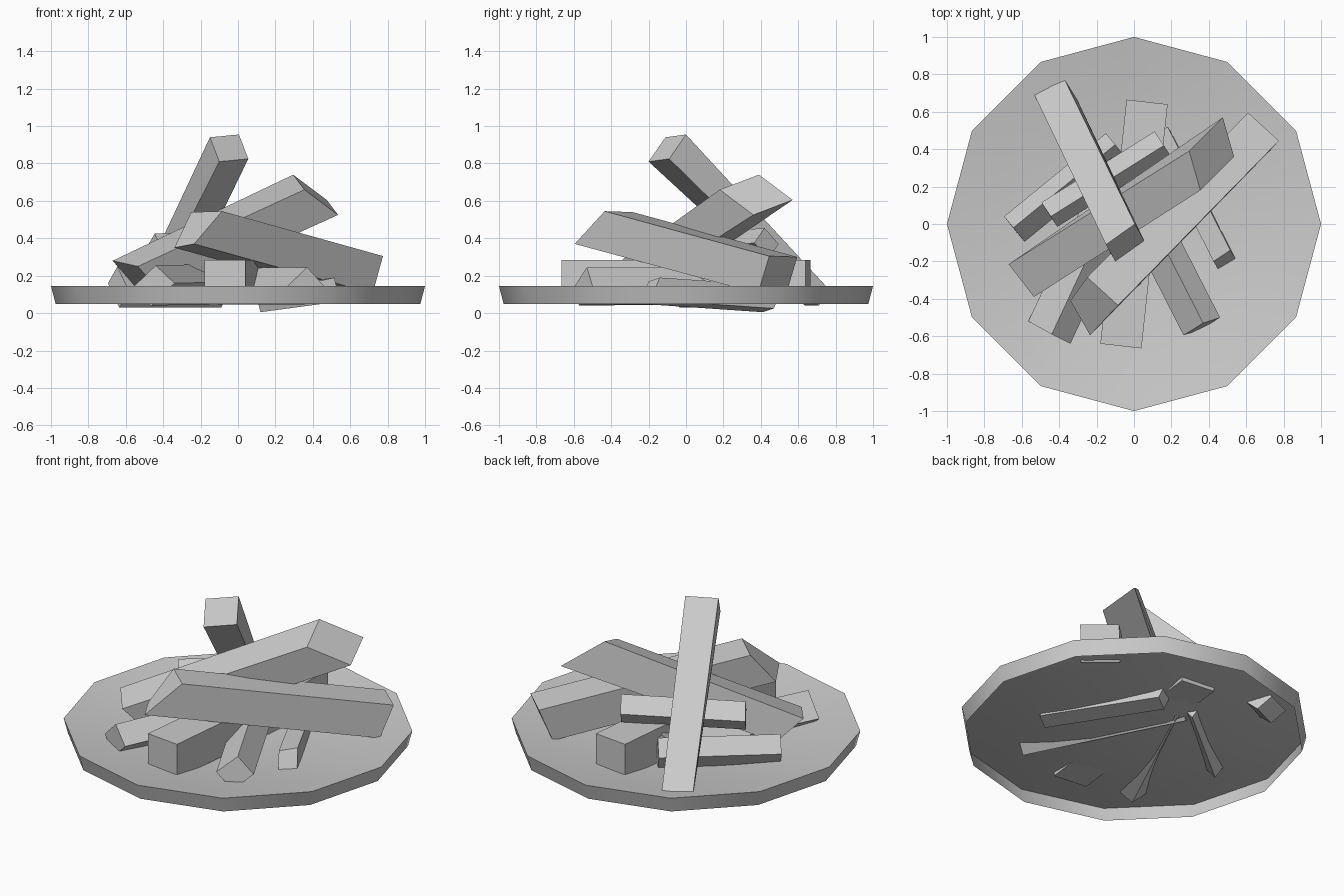
import bpy, bmesh, math
from mathutils import Vector

if "Cube" in bpy.data.objects:
    bpy.data.objects.remove(bpy.data.objects["Cube"])


def make_object(name, bm):
    bmesh.ops.recalc_face_normals(bm, faces=bm.faces)
    mesh = bpy.data.meshes.new(name)
    bm.to_mesh(mesh)
    bm.free()
    ob = bpy.data.objects.new(name, mesh)
    bpy.context.collection.objects.link(ob)
    return ob


def stick(name, corner, u, v, axis, u2=None, v2=None, nudge=(0, 0, 0)):
    """Four-sided log: near end spanned by u, v; far end by u2, v2 (slanted cuts)."""
    c, u, v, axis = map(Vector, (corner, u, v, axis))
    u2 = Vector(u2) if u2 else u
    v2 = Vector(v2) if v2 else v
    bm = bmesh.new()
    near, far = ([bm.verts.new(o + d) for d in (Vector(), a, a + b, b)]
                 for o, a, b in ((c, u, v), (c + axis, u2, v2)))
    near[2].co += Vector(nudge)
    bm.faces.new(near)
    bm.faces.new(far)
    for i in range(4):
        j = (i + 1) % 4
        bm.faces.new((near[i], near[j], far[j], far[i]))
    return make_object(name, bm)


# Twelve-sided shallow dish: hollow below, rim wall outside, smooth shaded
bm = bmesh.new()
profile = [(.975, .05)] + [(r, .048 + .097 * r * r) for r in (1, .75, .5, .25)]
rings = [[bm.verts.new((r * math.sin(k * math.pi / 6), r * math.cos(k * math.pi / 6), z))
          for k in range(12)] for r, z in profile]
for a, b in zip(rings, rings[1:]):
    for k in range(12):
        j = (k + 1) % 12
        bm.faces.new((a[k], a[j], b[j], b[k]))
bm.faces.new(rings[-1])
dish = make_object("ground_dish", bm)
for p in dish.data.polygons:
    p.use_smooth = True
for e in dish.data.edges:  # crisp rim
    e.use_edge_sharp = all(dish.data.vertices[i].co.z > .144 for i in e.vertices)

# Large logs leaning on the pile
stick("steep_log", (-.15, -.11, .94), (.155, .11, .015), (.05, -.09, -.13),
      (-.39, .815, -.83), u2=(.165, .075, 0), v2=(.05, -.07, -.07))
stick("front_leaning_log", (-.085, -.435, .545), (-.165, .15, -.005),
      (-.15, -.16, -.175), (.86, .88, -.24), v2=(-.055, -.06, -.2),
      nudge=(.06, .035, -.015))
stick("back_leaning_log", (.295, .39, .74), (.06, -.21, -.08), (.18, .18, -.135),
      (-.965, -.605, -.46), u2=(.135, -.175, -.03), v2=(.13, .09, -.15))

# Logs lying in the dish
stick("centre_log", (-.18, -.64, .07), (.22, -.025, 0), (0, 0, .215), (.14, 1.305, 0))
stick("left_log", (-.44, -.59, .255), (-.125, .07, -.12), (.1, -.05, -.095), (.42, .9, .01))
stick("right_log", (.37, -.53, .245), (-.105, -.065, -.1), (.09, .03, -.1), (-.46, .9, 0))

# Short kindling pieces
stick("sunken_kindling", (.12, .41, .005), (.09, .06, .02), (-.03, .05, .12),
      (.335, -.66, .045))
stick("low_kindling", (-.645, -.02, .25), (-.05, .06, -.09), (.06, -.075, -.13),
      (.545, .445, 0))
stick("raised_kindling", (.16, .42, .455), (-.05, .075, -.085), (.035, -.055, -.08),
      (-.605, -.38, -.03))
